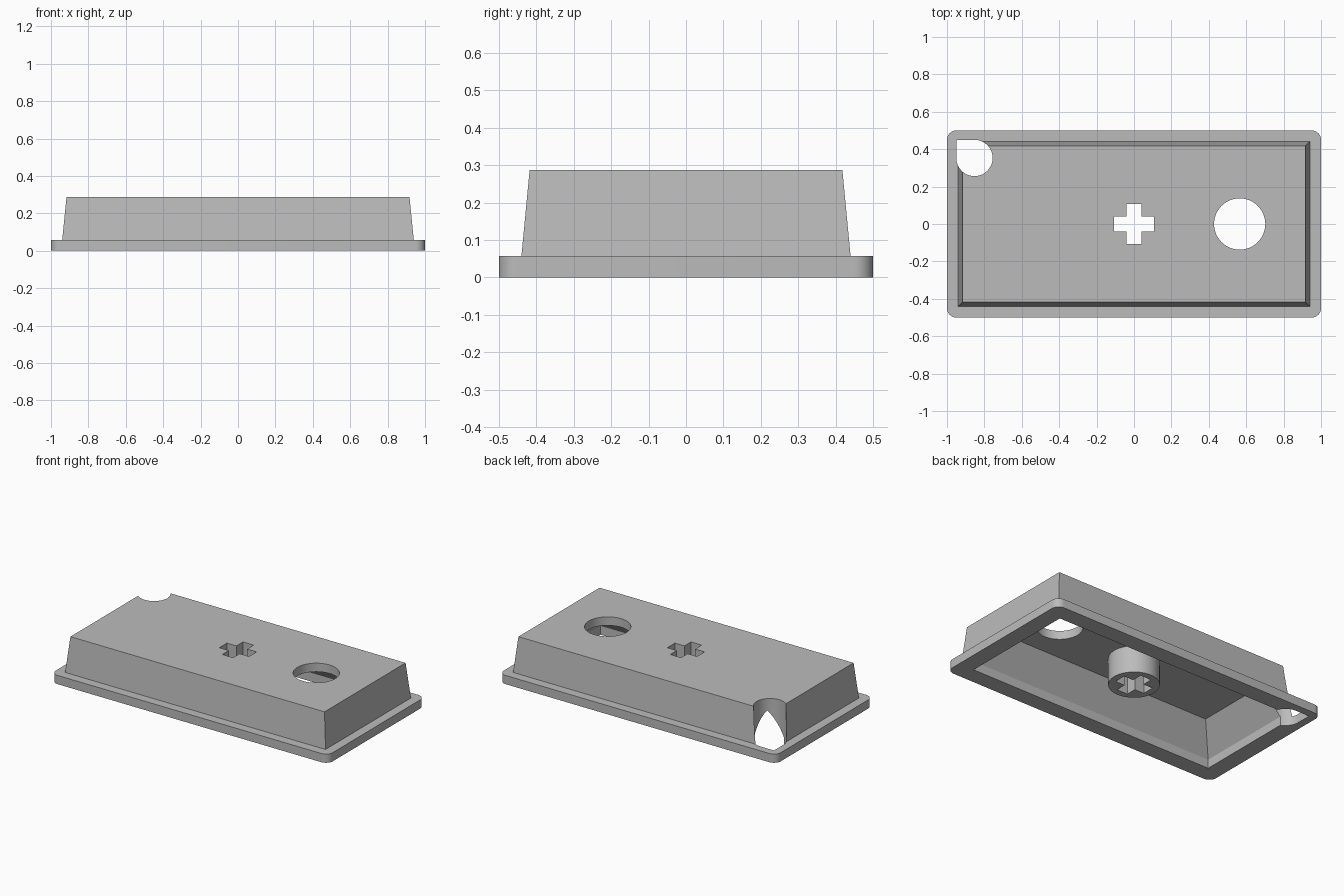
import bpy
import bmesh
from math import cos, sin, pi, radians

old = bpy.data.objects.get("Cube")
if old:
    bpy.data.objects.remove(old, do_unlink=True)

grey = bpy.data.materials.new("light_grey")
grey.use_nodes = True
colour = (0.5, 0.5, 0.5, 1)
grey.diffuse_color = colour
grey.node_tree.nodes["Principled BSDF"].inputs["Base Color"].default_value = colour


def rect(x, y):
    return [(-x, -y), (x, -y), (x, y), (-x, y)]


def arc(cx, cy, r, start, end, n):
    steps = [start + (end - start) * i / n for i in range(n + 1)]
    return [(cx + r * cos(a), cy + r * sin(a)) for a in steps]


def circle(cx, cy, r, n=64):
    return arc(cx, cy, r, 0, 2 * pi, n)[:-1]


def rounded_rect(x, y, r):
    points = []
    for i, (sx, sy) in enumerate([(1, 1), (-1, 1), (-1, -1), (1, -1)]):
        points += arc(sx * (x - r), sy * (y - r), r, i * pi / 2, (i + 1) * pi / 2, 10)
    return points


def loft(name, *sections):
    """Closed solid through (outline, height) sections."""
    bm = bmesh.new()
    rings = [[bm.verts.new((x, y, z)) for x, y in outline] for outline, z in sections]
    n = len(rings[0])
    for low, high in zip(rings, rings[1:]):
        for i in range(n):
            j = (i + 1) % n
            bm.faces.new((low[i], low[j], high[j], high[i]))
    bm.faces.new(rings[0][::-1])
    bm.faces.new(rings[-1])
    bmesh.ops.recalc_face_normals(bm, faces=bm.faces)
    mesh = bpy.data.meshes.new(name)
    bm.to_mesh(mesh)
    bm.free()
    mesh.materials.append(grey)
    obj = bpy.data.objects.new(name, mesh)
    bpy.context.collection.objects.link(obj)
    return obj


def combine(target, tool, operation):
    bpy.context.view_layer.objects.active = target
    mod = target.modifiers.new(operation.lower(), 'BOOLEAN')
    mod.operation = operation
    mod.solver = 'EXACT'
    mod.object = tool
    bpy.ops.object.modifier_apply(modifier=mod.name)
    bpy.data.objects.remove(tool, do_unlink=True)


rim_z, ceiling_z, top_z = 0.057, 0.232, 0.288

# Tapered cover standing on a rounded flange
cover = loft("cover", (rounded_rect(1, 0.5, 0.05), 0), (rounded_rect(1, 0.5, 0.05), rim_z))
shell = loft("shell", (rect(0.942, 0.442), 0.03), (rect(0.94, 0.44), rim_z),
             (rect(0.917, 0.418), top_z))
combine(cover, shell, 'UNION')

# Hollow underside: straight lip, then sloping walls
cavity = loft("cavity", (rect(0.89, 0.39), -0.1), (rect(0.89, 0.39), rim_z),
              (rect(0.77, 0.27), ceiling_z))
combine(cover, cavity, 'DIFFERENCE')

# Central hub under the top plate
hub = loft("hub", (circle(0, 0, 0.15), rim_z), (circle(0, 0, 0.15), 0.26))
combine(cover, hub, 'UNION')

# Cross-shaped axle hole
long, thin = 0.107, 0.039
cross = []
for c, s in [(1, 0), (0, 1), (-1, 0), (0, -1)]:
    for x, y in [(long, -thin), (long, thin), (thin, thin)]:
        cross.append((x * c - y * s, x * s + y * c))

# Round hole, and a corner hole with one square corner
corner = [(-0.95, 0.45)] + arc(-0.853, 0.353, 0.097, -pi, pi / 2, 48)
for name, outline in [("axle_hole", cross), ("round_hole", circle(0.565, 0, 0.137)),
                      ("corner_hole", corner)]:
    combine(cover, loft(name, (outline, -0.1), (outline, 0.5)), 'DIFFERENCE')

bpy.ops.object.select_all(action='DESELECT')
cover.select_set(True)
bpy.context.view_layer.objects.active = cover
bpy.ops.object.shade_smooth_by_angle(angle=radians(30))
